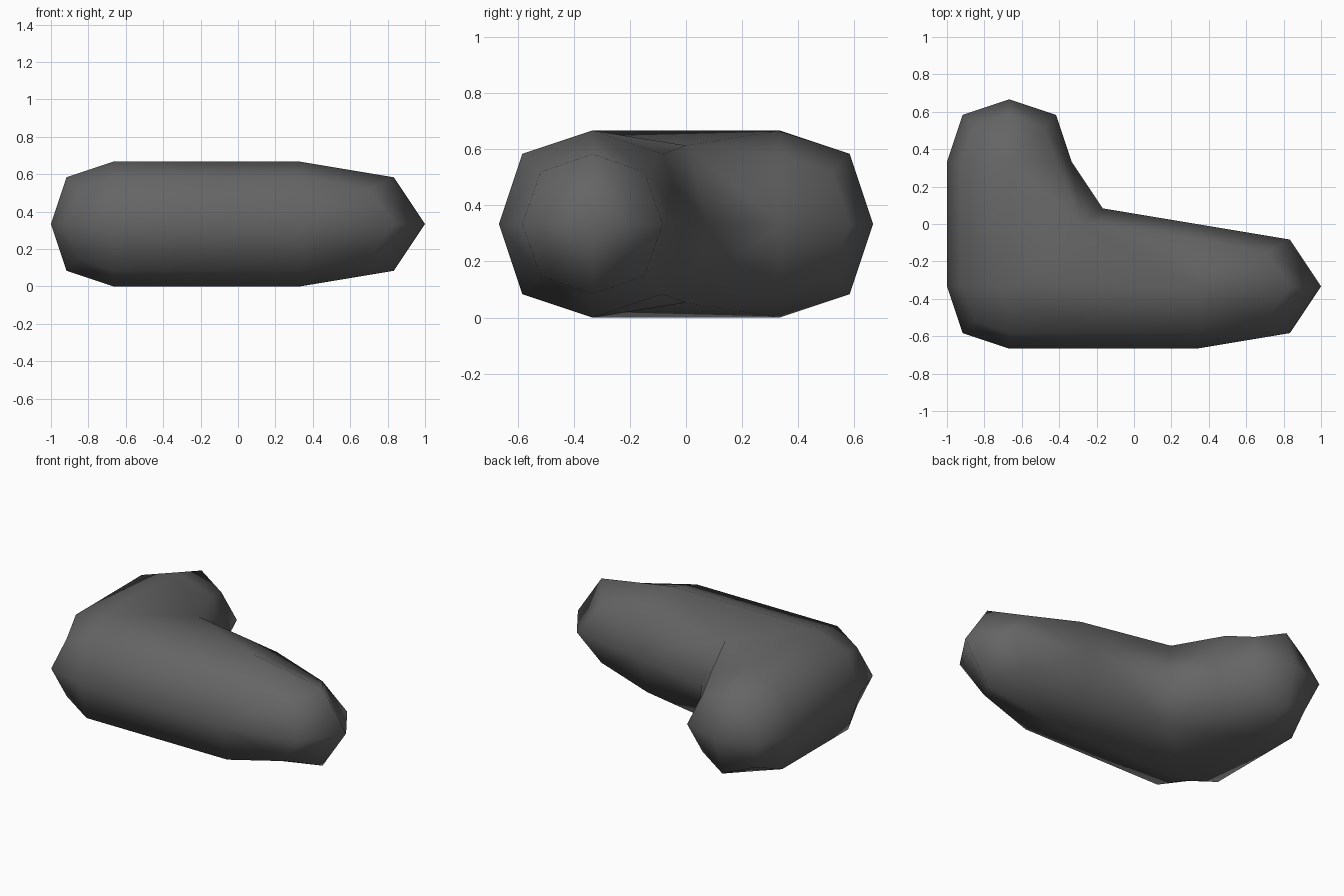
import bpy, bmesh
from mathutils import Vector

if "Cube" in bpy.data.objects:
    bpy.data.objects.remove(bpy.data.objects["Cube"])

T = 2 / 3  # thickness of the arms


def catmull_clark(bm):
    """One plain Catmull-Clark step, returned as a new bmesh."""
    out = bmesh.new()
    mid = {e: (e.verts[0].co + e.verts[1].co) / 2 for e in bm.edges}
    cen = {f: f.calc_center_median() for f in bm.faces}

    def mean(points):
        points = list(points)
        return sum(points, Vector()) / len(points)

    fp = {f: out.verts.new(c) for f, c in cen.items()}
    ep = {e: out.verts.new((mid[e] + mean(cen[f] for f in e.link_faces)) / 2)
          for e in bm.edges}
    vp = {}
    for v in bm.verts:
        n = len(v.link_edges)
        avg_f = mean(cen[f] for f in v.link_faces)
        avg_e = mean(mid[e] for e in v.link_edges)
        vp[v] = out.verts.new((avg_f + 2 * avg_e + (n - 3) * v.co) / n)
    for f in bm.faces:
        for loop in f.loops:
            out.faces.new((vp[loop.vert], ep[loop.edge], fp[f],
                           ep[loop.link_loop_prev.edge]))
    return out


# Corner block of the L
cage = bmesh.new()
bmesh.ops.create_cube(cage, size=T)
bmesh.ops.translate(cage, verts=cage.verts, vec=(-T, -T / 2, T / 2))
cage.normal_update()

# Pull out the long arm (+x) and the short arm (+y)
for direction, length in ((Vector((1, 0, 0)), 2 * T), (Vector((0, 1, 0)), T)):
    face = next(f for f in cage.faces if f.normal.dot(direction) > 0.9)
    new = bmesh.ops.extrude_discrete_faces(cage, faces=[face])["faces"][0]
    bmesh.ops.translate(cage, verts=new.verts, vec=direction * length)
    cage.normal_update()

# Round it off
rounded = catmull_clark(cage)
bmesh.ops.recalc_face_normals(rounded, faces=rounded.faces)
for f in rounded.faces:
    f.smooth = True

mesh = bpy.data.meshes.new("bent_body")
rounded.to_mesh(mesh)
cage.free()
rounded.free()

grey = bpy.data.materials.new("dark grey")
grey.diffuse_color = (0.13, 0.13, 0.13, 1)
grey.use_nodes = True
grey.node_tree.nodes["Principled BSDF"].inputs["Base Color"].default_value = grey.diffuse_color
mesh.materials.append(grey)
body = bpy.data.objects.new("bent_body", mesh)
bpy.context.collection.objects.link(body)
